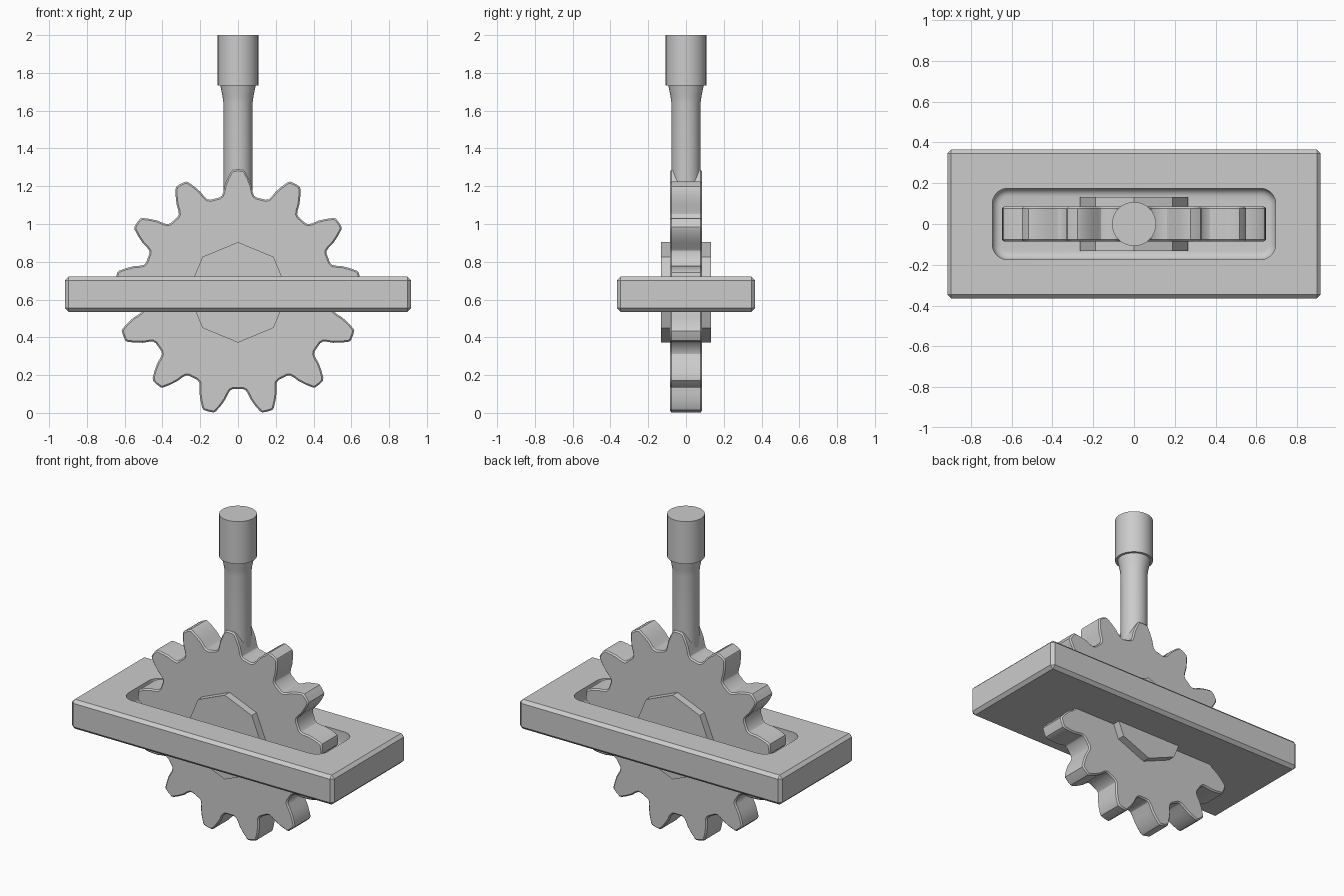
import bpy, bmesh
from math import sin, cos, pi, radians

if "Cube" in bpy.data.objects:
    bpy.data.objects.remove(bpy.data.objects["Cube"])

CZ = 0.638  # gear axis height


def make(name, bm, smooth=None):
    bmesh.ops.recalc_face_normals(bm, faces=bm.faces)
    me = bpy.data.meshes.new(name)
    bm.to_mesh(me)
    bm.free()
    ob = bpy.data.objects.new(name, me)
    bpy.context.collection.objects.link(ob)
    bpy.ops.object.select_all(action='DESELECT')
    bpy.context.view_layer.objects.active = ob
    ob.select_set(True)
    if smooth:
        bpy.ops.object.shade_smooth_by_angle(angle=radians(smooth))
    return ob


def loft(name, loops, smooth=None):
    """Skin a stack of equal-length closed loops and cap both ends."""
    bm = bmesh.new()
    rings = [[bm.verts.new(p) for p in loop] for loop in loops]
    n = len(rings[0])
    for a, b in zip(rings, rings[1:]):
        for i in range(n):
            j = (i + 1) % n
            bm.faces.new((a[i], a[j], b[j], b[i]))
    bm.faces.new(rings[0])
    bm.faces.new(rings[-1])
    return make(name, bm, smooth)


def circle(r, z, n=32):
    return [(r * cos(2 * pi * i / n), r * sin(2 * pi * i / n), z) for i in range(n)]


def rounded_rect(hx, hy, r, z, seg=6):
    pts = []
    for q, (sx, sy) in enumerate([(1, 1), (-1, 1), (-1, -1), (1, -1)]):
        for k in range(seg + 1):
            a = (q + k / seg) * pi / 2
            pts.append((sx * (hx - r) + r * cos(a), sy * (hy - r) + r * sin(a), z))
    return pts


# Gear: 13 teeth from a half-tooth profile (sideways, radial), chamfered rims
half = [(.098, .502), (.085, .512), (.078, .53), (.071, .565),
        (.056, .603), (.038, .638), (.028, .648)]
tooth = half + [(0, .65)] + [(-u, r) for u, r in reversed(half)] 
HALF_Y = 0.085
bm = bmesh.new()
outline = []
for t in range(13):
    a = 2 * pi * t / 13
    for u, r in tooth:
        outline.append(bm.verts.new((u * cos(a) - r * sin(a), -HALF_Y,
                                     CZ + u * sin(a) + r * cos(a))))
front = bm.faces.new(outline)
ext = bmesh.ops.extrude_face_region(bm, geom=[front], use_keep_orig=True)
bmesh.ops.translate(bm, vec=(0, 2 * HALF_Y, 0),
                    verts=[g for g in ext['geom'] if isinstance(g, bmesh.types.BMVert)])
rims = [e for e in bm.edges if abs(e.verts[0].co.y - e.verts[1].co.y) < 1e-6]
bmesh.ops.recalc_face_normals(bm, faces=bm.faces)
bmesh.ops.bevel(bm, geom=rims, offset=0.008, segments=1, profile=0.5, affect='EDGES')
make("gear", bm, 30)

# Octagonal hub through the gear
loft("hub", [[(.266 * sin(i * pi / 4), y, CZ + .266 * cos(i * pi / 4)) for i in range(8)]
             for y in (-.132, .132)])

# Shaft with flared neck, and the collar on top
loft("shaft", [circle(r, z) for r, z in
               [(.077, 1.0), (.077, 1.64), (.082, 1.675), (.094, 1.736)]], 30)
loft("collar", [circle(.108, 1.733), circle(.108, 2.0)], 30)

# Chamfered base plate
bm = bmesh.new()
bmesh.ops.create_cube(bm, size=1)
for v in bm.verts:
    v.co.x *= 1.832
    v.co.y *= 0.73
    v.co.z = .628 + v.co.z * .186
bmesh.ops.bevel(bm, geom=bm.edges[:], offset=0.019, segments=1, profile=0.5, affect='EDGES')
plate = make("plate", bm)

# Rounded pocket sunk into the plate top
FLOOR, R = 0.615, 0.04
loops = [rounded_rect(.695, .175, .075, .8)]
for k in range(6):
    a = k / 5 * pi / 2
    d = R * (1 - cos(a))
    loops.append(rounded_rect(.695 - d, .175 - d, .075 - d, FLOOR + R * (1 - sin(a))))
cutter = loft("pocket_cutter", loops, 30)
mod = plate.modifiers.new("pocket", 'BOOLEAN')
mod.operation = 'DIFFERENCE'
mod.solver = 'EXACT'
mod.object = cutter
bpy.context.view_layer.objects.active = plate
bpy.ops.object.modifier_apply(modifier=mod.name)
bpy.data.objects.remove(cutter)
bpy.ops.object.select_all(action='DESELECT')
plate.select_set(True)
bpy.ops.object.shade_smooth_by_angle(angle=radians(30))
